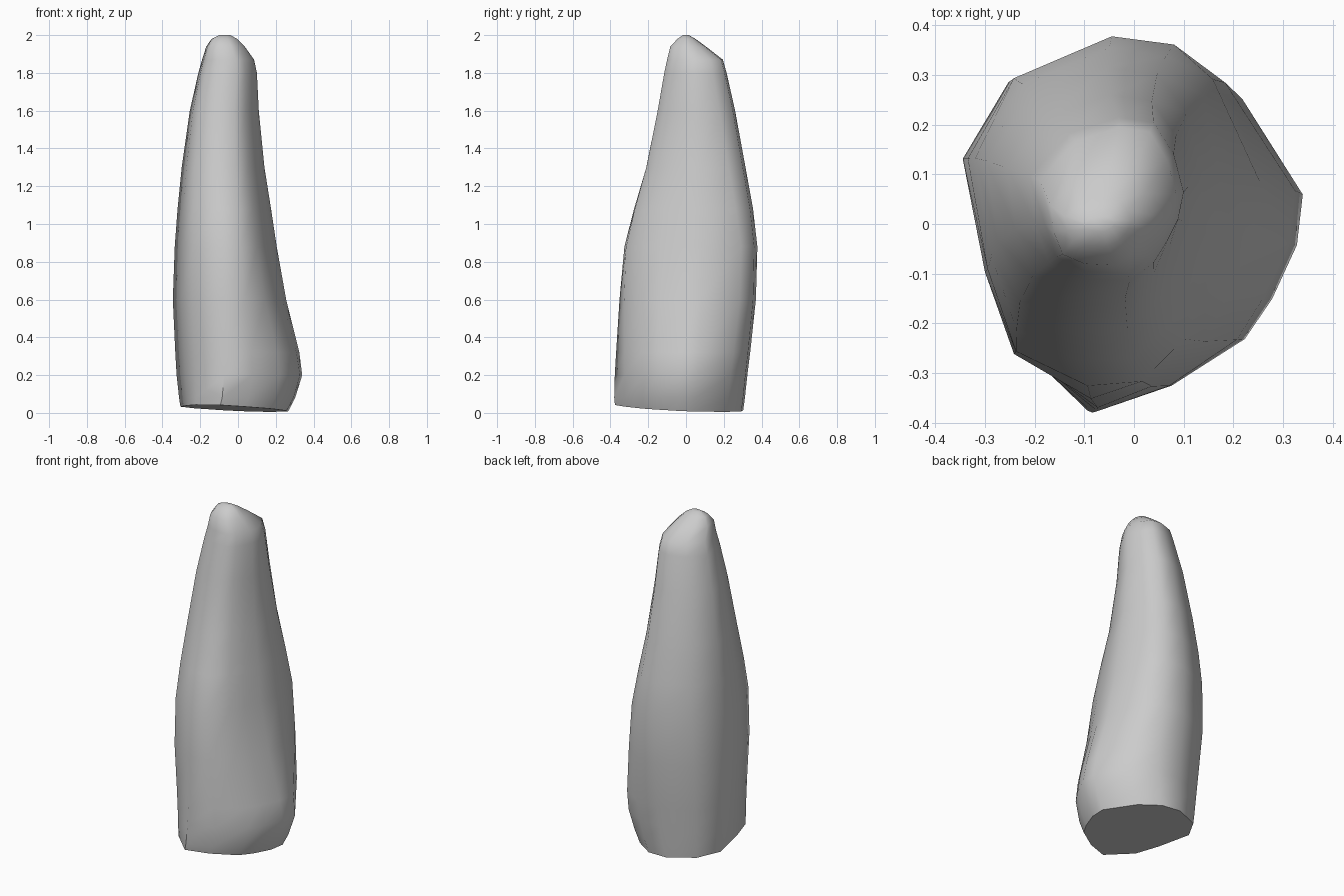
import bpy, bmesh, math

if "Cube" in bpy.data.objects:
    bpy.data.objects.remove(bpy.data.objects["Cube"])

# Cross-section outlines, counter-clockwise from the front: foot, middle, shoulder
FOOT = [(-.08, -.38), (.07, -.325), (.22, -.23), (.275, -.15), (.325, -.04), (.335, .06), (.21, .235),
        (.08, .315), (-.06, .325), (-.24, .25), (-.325, .12), (-.28, -.1), (-.23, -.25)]
MID = [(-.09, -.30), (.01, -.29), (.09, -.21), (.13, -.12), (.165, -.03), (.19, .09), (.145, .285),
       (.07, .345), (-.05, .36), (-.24, .28), (-.325, .13), (-.285, -.08), (-.23, -.235)]
TOP = [(-.1, -.1), (-.01, -.105), (.035, -.07), (.06, -.03), (.08, .01), (.09, .06), (.072, .13),
       (.035, .19), (-.03, .2), (-.12, .17), (-.195, .09), (-.185, 0), (-.16, -.07)]

# Silhouette: height, left, right, front, back
LEVELS = [(.02, -.305, .265, -.376, .303), (.08, -.312, .303, -.38, .312),
          (.2, -.325, .34, -.377, .325),
          (.32, -.332, .325, -.37, .34), (.6, -.345, .255, -.352, .37),
          (.88, -.335, .205, -.326, .378), (1.08, -.32, .175, -.275, .355),
          (1.3, -.298, .14, -.21, .315), (1.6, -.255, .11, -.15, .26),
          (1.8, -.21, .1, -.115, .215), (1.87, -.19, .085, -.1, .195),
          (1.94, -.168, .035, -.083, .105), (1.98, -.14, -.005, -.045, .05),
          (2.0, -.1, -.04, -.015, .015)]


def unit(outline):
    xs, ys = zip(*outline)
    return [((x - min(xs)) / (max(xs) - min(xs)), (y - min(ys)) / (max(ys) - min(ys)))
            for x, y in outline]


def section(z):
    if z < .8:
        a, b, t = FOOT, MID, max(0, (z - .15) / .65)
    else:
        a, b, t = MID, TOP, min(1, (z - .8) / 1.05)
    return unit([(p[0] + (q[0] - p[0]) * t, p[1] + (q[1] - p[1]) * t)
                 for p, q in zip(unit(a), unit(b))])


# Standing stone: rings fitted to the silhouette and skinned
bm = bmesh.new()
rings = []
for i, (z, x0, x1, y0, y1) in enumerate(LEVELS):
    ring = []
    for u, v in section(z):
        x, y = x0 + u * (x1 - x0), y0 + v * (y1 - y0)
        # the underside is slightly tilted
        h = max(0, .022 - .05 * x - .04 * y) if i == 0 else z
        ring.append(bm.verts.new((x, y, h)))
    rings.append(ring)
n = len(FOOT)
for lo, hi in zip(rings, rings[1:]):
    for k in range(n):
        m = (k + 1) % n
        bm.faces.new((lo[k], lo[m], hi[m], hi[k]))
bm.faces.new(rings[0][::-1])
bm.faces.new(rings[-1])
bmesh.ops.recalc_face_normals(bm, faces=bm.faces)

mesh = bpy.data.meshes.new("standing_stone")
bm.to_mesh(mesh)
bm.free()
stone = bpy.data.objects.new("standing_stone", mesh)
bpy.context.collection.objects.link(stone)
bpy.context.view_layer.objects.active = stone
stone.select_set(True)
bpy.ops.object.shade_smooth_by_angle(angle=math.radians(60))
